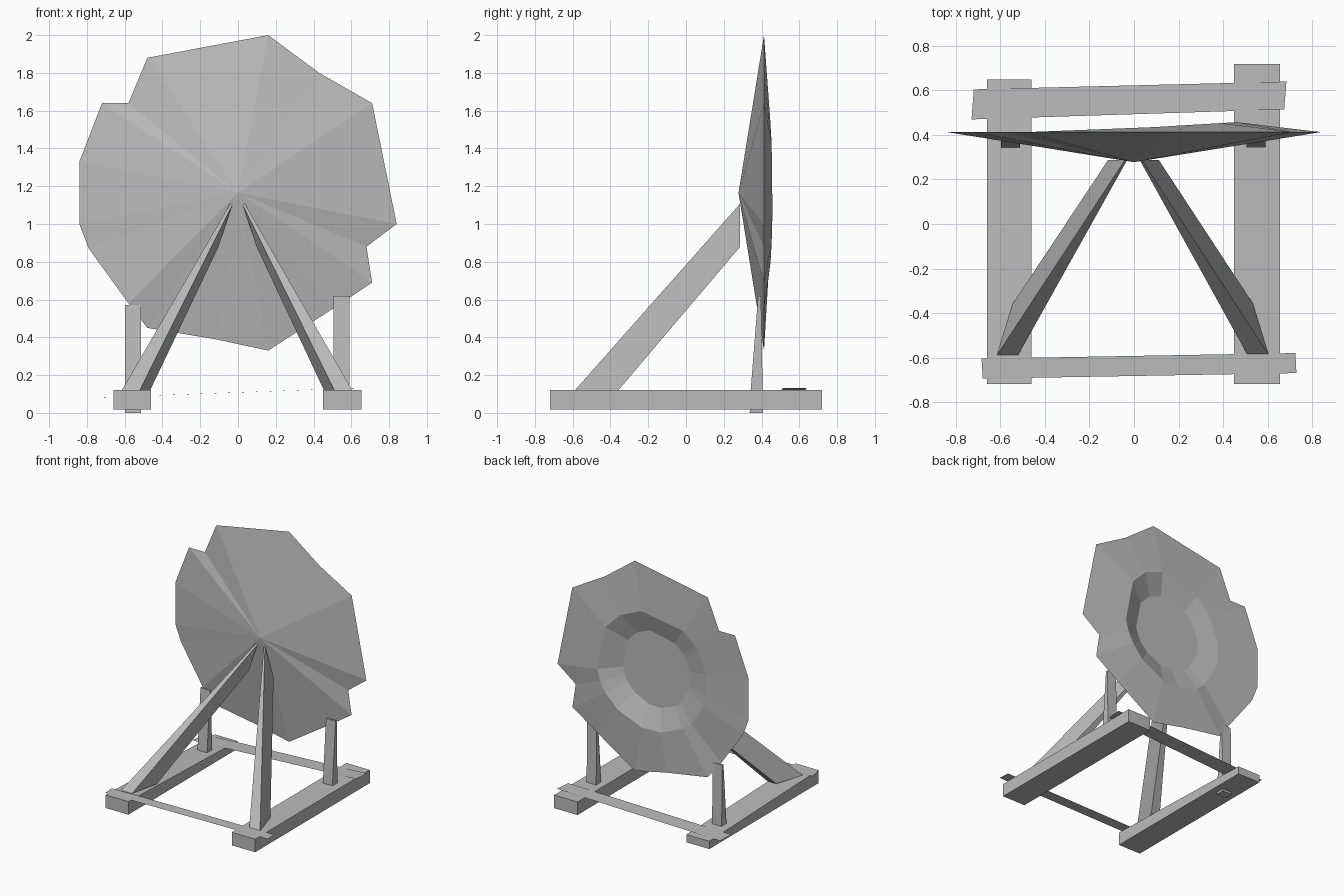
import bpy, bmesh
from mathutils import Vector

cube = bpy.data.objects.get("Cube")
if cube:
    bpy.data.objects.remove(cube, do_unlink=True)

grey = bpy.data.materials.new("plain_grey")
grey.use_nodes = True
COLOUR = (0.5, 0.5, 0.5, 1)
grey.diffuse_color = COLOUR
grey.node_tree.nodes["Principled BSDF"].inputs["Base Color"].default_value = COLOUR


def finish(name, bm):
    bmesh.ops.recalc_face_normals(bm, faces=bm.faces)
    mesh = bpy.data.meshes.new(name)
    bm.to_mesh(mesh)
    bm.free()
    mesh.materials.append(grey)
    obj = bpy.data.objects.new(name, mesh)
    bpy.context.collection.objects.link(obj)
    return obj


def loft(name, bottom, top):
    """Closed solid between two matching loops."""
    bm = bmesh.new()
    a = [bm.verts.new(p) for p in bottom]
    b = [bm.verts.new(p) for p in top]
    n = len(a)
    for i in range(n):
        j = (i + 1) % n
        bm.faces.new((a[i], a[j], b[j], b[i]))
    bm.faces.new(a)
    bm.faces.new(b)
    return finish(name, bm)


def rect(x0, x1, y0, y1, z):
    return [(x0, y0, z), (x1, y0, z), (x1, y1, z), (x0, y1, z)]


def plank(name, corners):
    bm = bmesh.new()
    bm.faces.new([bm.verts.new(p) for p in corners])
    return finish(name, bm)


# Base beams; the right one thins toward the back
loft("left_base_beam", rect(.45, .655, -.72, .72, .018), rect(.45, .655, -.72, .72, .122))
beam_top = [(x, y, .122 if y < 0 else .08) for x, y, z in rect(-.66, -.46, -.72, .65, 0)]
loft("right_base_beam", rect(-.66, -.46, -.72, .65, .018), beam_top)

# Thin cross planks
plank("front_plank", [(-.68, -.695, .124), (.73, -.67, .124), (.725, -.58, .124), (-.685, -.605, .124)])
plank("back_plank", [(-.73, .47, .082), (.675, .515, .133), (.685, .64, .133), (-.72, .605, .082)])

# Tapered rear posts
for name, x, z in (("left_post", .548, .05), ("right_post", -.555, 0)):
    loft(name, rect(x - .042, x + .042, .337, .407, z),
         rect(x - .042, x + .042, .382, .397, z + .57))

# Sloping front struts, pinched at the top
for name, s, dx in (("left_strut", 1, 0), ("right_strut", -1, -.01)):
    foot = [(.51, -.588), (.605, -.588), (.535, -.358), (.455, -.358)]
    head = [(.026, 1.1), (.036, 1.108), (.112, .88), (.098, .88)]
    loft(name, [(s * x + dx, y, .12) for x, y in foot],
         [(s * x + dx * .5, .287, z) for x, z in head])

# Irregular dish: cone in front, stepped hollow behind
RIM = [(.16, 2), (.43, 1.8), (.71, 1.64), (.84, 1), (.68, .88), (.71, .69),
       (.5, .55), (.16, .33), (-.12, .39), (-.48, .45), (-.58, .58), (-.79, .87),
       (-.84, 1), (-.84, 1.33), (-.72, 1.64), (-.58, 1.64), (-.48, 1.88)]
centre = Vector((0, 1.165))
bm = bmesh.new()
rim, ridge, hollow = [], [], []
for x, z in RIM:
    out = (Vector((x, z)) - centre).normalized()
    rim_y = .385 if z == .58 else .413
    rim.append(bm.verts.new((x, rim_y, z)))
    p = centre + out * .47
    ridge.append(bm.verts.new((p.x, .43 + .06 * p.x, p.y)))
    p = centre + out * .3
    hollow.append(bm.verts.new((p.x, .375, p.y)))
apex = bm.verts.new((0, .278, centre.y))
n = len(rim)
for i in range(n):
    j = (i + 1) % n
    bm.faces.new((apex, rim[i], rim[j]))
    bm.faces.new((rim[i], ridge[i], ridge[j], rim[j]))
    bm.faces.new((ridge[i], hollow[i], hollow[j], ridge[j]))
bm.faces.new(hollow)
finish("dish", bm)
